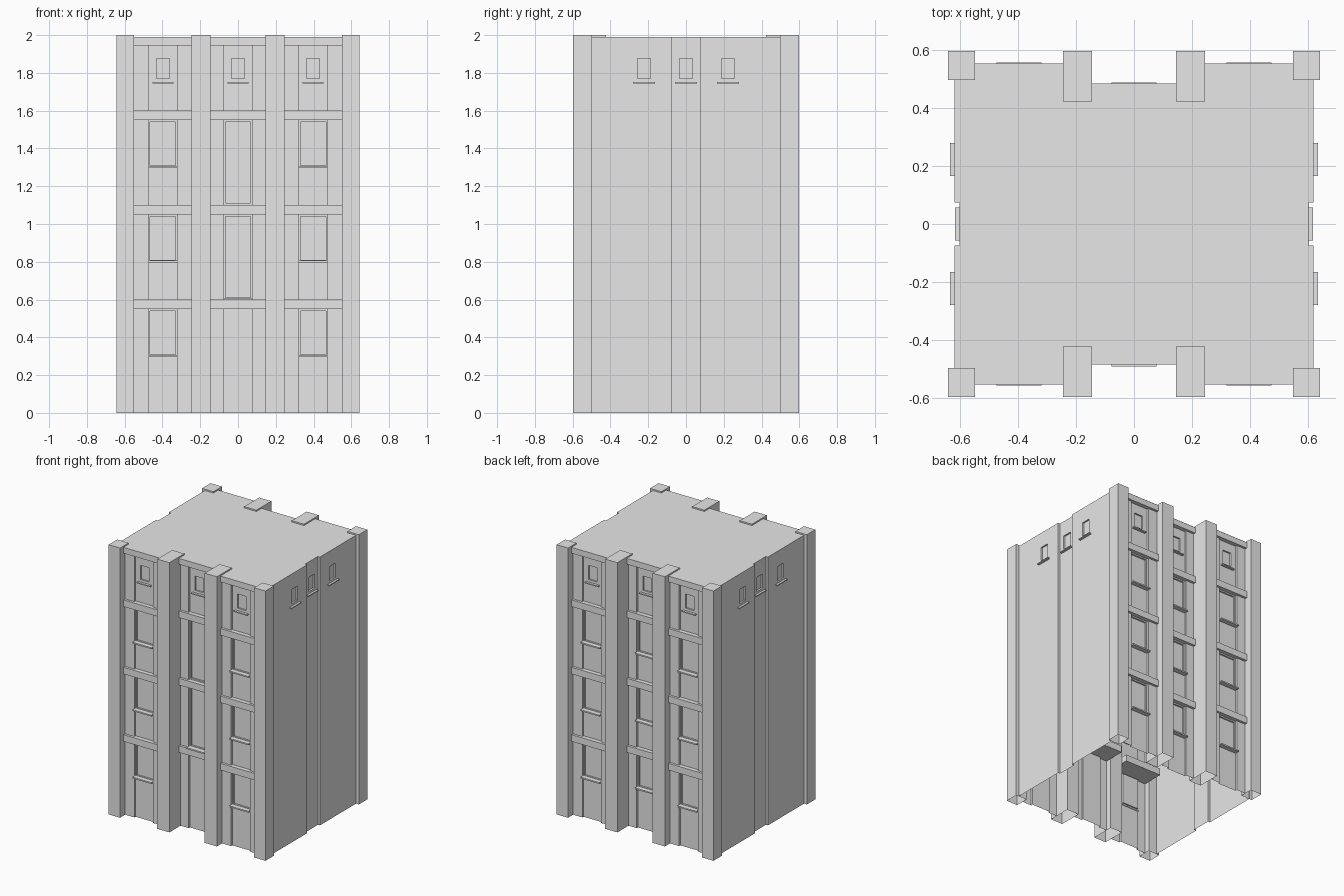
import bpy, bmesh, math
from mathutils import Matrix

cube = bpy.data.objects.get("Cube")
if cube:
    bpy.data.objects.remove(cube, do_unlink=True)

grey = bpy.data.materials.new("light_grey_concrete")
grey.use_nodes = True
grey.diffuse_color = (0.8, 0.8, 0.8, 1)
grey.node_tree.nodes["Principled BSDF"].inputs["Base Color"].default_value = grey.diffuse_color

ROOF, TOP = 1.99, 2.0
FLOORS = (0.55, 1.05, 1.55)      # underside of each floor band
BAND = 0.05
STRIP = 0.0775                   # half width of the recessed window strip
SMALL = 0.045                    # half width of the small windows
SMALL_Z = (1.76, 1.885)


def finish(name, bm, angle=0):
    """Turn a mesh built facing the front towards its own side."""
    bm.transform(Matrix.Rotation(math.radians(angle), 4, "Z"))
    mesh = bpy.data.meshes.new(name)
    bm.to_mesh(mesh)
    bm.free()
    mesh.materials.append(grey)
    obj = bpy.data.objects.new(name, mesh)
    bpy.context.collection.objects.link(obj)
    return obj


def box(name, u, d, z, angle=0, open_bottom=False):
    """Box from ranges along the wall, outwards and upwards."""
    bm = bmesh.new()
    bmesh.ops.create_cube(bm, size=1)
    for v in bm.verts:
        v.co = (u[v.co.x > 0], -d[v.co.y < 0], z[v.co.z > 0])
    if open_bottom:
        low = [f for f in bm.faces if f.normal.z < -0.5]
        bmesh.ops.delete(bm, geom=low, context="FACES_ONLY")
    return finish(name, bm, angle)


def wall(name, plan, windows, angle):
    """Raise a plan line into a wall; windows are (centre, half width, z0, z1)."""
    bm = bmesh.new()
    zs = sorted({0, ROOF} | {z for w in windows for z in w[2:]})
    rows = [[bm.verts.new((u, -d, z)) for u, d in plan] for z in zs]
    for low, high in zip(rows, rows[1:]):
        for i in range(len(plan) - 1):
            bm.faces.new((low[i], low[i + 1], high[i + 1], high[i]))
    bm.normal_update()
    # framed window recesses
    for c, half, z0, z1 in windows:
        region = []
        for f in bm.faces:
            m = f.calc_center_median()
            if abs(m.x - c) < half - 0.001 and z0 < m.z < z1 and abs(f.normal.y) > 0.5:
                region.append(f)
        bmesh.ops.inset_region(bm, faces=region, thickness=0.01, use_even_offset=True)
        bmesh.ops.inset_region(bm, faces=region, thickness=0, depth=-0.012)
        bm.normal_update()
    return finish(name, bm, angle)


def bay(side, label, c, half, face, tall, angle):
    """One bay between columns: stepped wall, windows, sills and floor bands."""
    name = f"{side}_{label}"
    pier, strip = face - 0.018, face - 0.032
    right = [(SMALL, strip), (STRIP, strip), (STRIP, pier), (half, pier)]
    plan = [(c - u, d) for u, d in reversed(right)] + [(c + u, d) for u, d in right]
    if tall:
        large = [(b + BAND, b + 0.5) for b in FLOORS[:2]]
    else:
        large = [(b - 0.25, b) for b in FLOORS]
    windows = [(c, STRIP, *z) for z in large] + [(c, SMALL, *SMALL_Z)]
    wall(f"{name}_wall", plan, windows, angle)
    # window sills
    out = face + (0.008 if tall else 0.003)
    for z0, _ in large[:1] if tall else large:
        box(f"{name}_sill", (c - STRIP, c + STRIP), (strip - 0.005, out),
            (z0 - 0.003, z0 + 0.007), angle)
    box(f"{name}_small_sill", (c - 0.055, c + 0.055), (strip - 0.005, strip + 0.018),
        (1.744, 1.752), angle)
    # floor bands and cornice
    for z in FLOORS:
        box(f"{name}_band", (c - half, c + half), (face - 0.18, face), (z, z + BAND), angle)
    box(f"{name}_cornice", (c - half, c + half), (face - 0.18, face), (1.945, ROOF - 0.001), angle)


# front and back: three bays and four hollow columns each
for side, angle in (("front", 0), ("back", 180)):
    bay(side, "right_bay", -0.3975, 0.1525, 0.555, False, angle)
    bay(side, "middle_bay", 0, 0.145, 0.485, side == "front", angle)
    bay(side, "left_bay", 0.3975, 0.1525, 0.555, False, angle)
    for s in (-1, 1):
        box(f"{side}_corner_column", sorted((s * 0.55, s * 0.643)), (0.497, 0.597),
            (0, TOP), angle, True)
        box(f"{side}_inner_column", sorted((s * 0.145, s * 0.245)), (0.4225, 0.597),
            (0, TOP), angle, True)

# left and right: plain walls with a shallow middle recess and three small windows
for side, angle in (("left", 90), ("right", -90)):
    half = [(SMALL, 0.603), (0.075, 0.603), (0.075, 0.62), (0.2225 - SMALL, 0.62),
            (0.2225 + SMALL, 0.62), (0.5, 0.62)]
    plan = [(-u, d) for u, d in reversed(half)] + half
    centres = (-0.2225, 0, 0.2225)
    wall(f"{side}_wall", plan, [(c, SMALL, *SMALL_Z) for c in centres], angle)
    for c in centres:
        face = 0.62 if c else 0.603
        box(f"{side}_sill", (c - 0.0575, c + 0.0575), (face - 0.005, face + 0.016),
            (1.744, 1.752), angle)

# flat roof, mirrored from one quarter outline
quarter = [(0.603, 0), (0.603, 0.075), (0.62, 0.075), (0.62, 0.555),
           (0.2, 0.555), (0.2, 0.485), (0, 0.485)]
half = quarter + [(-x, y) for x, y in reversed(quarter[:-1])]
outline = half + [(x, -y) for x, y in reversed(half[1:-1])]
bm = bmesh.new()
bm.faces.new([bm.verts.new((x, y, ROOF)) for x, y in outline])
bmesh.ops.triangulate(bm, faces=bm.faces[:])
finish("roof", bm)
